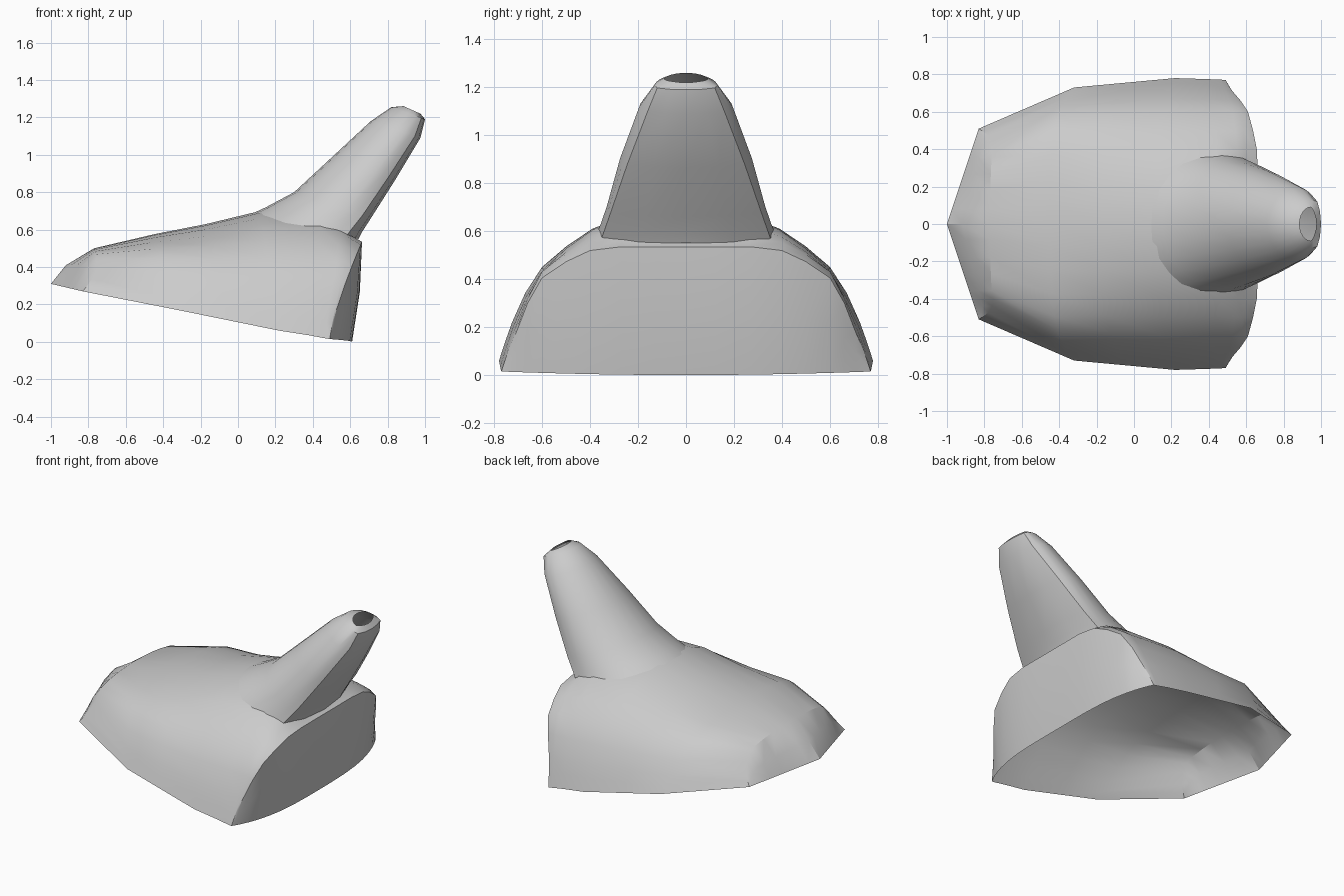
import bpy, bmesh
from math import sin, cos, pi, radians

cube = bpy.data.objects.get("Cube")
if cube:
    bpy.data.objects.remove(cube, do_unlink=True)

grey = bpy.data.materials.new("light grey")
grey.use_nodes = True
grey.diffuse_color = (0.6, 0.6, 0.6, 1)
grey.node_tree.nodes["Principled BSDF"].inputs["Base Color"].default_value = (0.6, 0.6, 0.6, 1)


def loft(name, sections, closed, skip=None):
    """Skin a row of equal-length sections, leaving out faces where skip(centre) holds."""
    bm = bmesh.new()
    rows = [[bm.verts.new(p) for p in s] for s in sections]
    n = len(rows[0])
    for a, b in zip(rows, rows[1:]):
        for j in range(n if closed else n - 1):
            k = (j + 1) % n
            bm.faces.new((a[j], a[k], b[k], b[j]))
    bmesh.ops.remove_doubles(bm, verts=bm.verts, dist=0.0005)
    if skip:
        hidden = [f for f in bm.faces if skip(f.calc_center_median())]
        bmesh.ops.delete(bm, geom=hidden, context='FACES')
    mesh = bpy.data.meshes.new(name)
    bm.to_mesh(mesh)
    bm.free()
    mesh.materials.append(grey)
    obj = bpy.data.objects.new(name, mesh)
    bpy.context.collection.objects.link(obj)
    bpy.ops.object.select_all(action='DESELECT')
    obj.select_set(True)
    bpy.context.view_layer.objects.active = obj
    bpy.ops.object.shade_smooth_by_angle(angle=radians(30))
    return obj


# Half profiles from rim to crown, as (share of half width, share of rise)
BROW = [(1, 0), (.97, .12), (.93, .3), (.86, .55), (.78, .74),
        (.7, .86), (.52, .93), (.35, .97), (.16, .99), (0, 1)]
HOOD = [(1, 0), (.965, .13), (.93, .25), (.86, .44), (.77, .61),
        (.64, .745), (.5, .86), (.33, .94), (.16, .985), (0, 1)]
REAR = [(1, 0), (.965, .15), (.92, .31), (.857, .55), (.78, .75),
        (.65, .88), (.52, .97), (.35, 1), (.16, 1), (0, 1)]


def blend(a, b, k):
    return [tuple(p + (q - p) * k for p, q in zip(u, v)) for u, v in zip(a, b)]


def mirrored(half):
    """Continue a half section over the crown to the other side."""
    return half + [(x, -y, z) for x, y, z in half[-2::-1]]


def arch(profile, xc, zc, xr, w, zr, power=1.0, bulge=0.0):
    """Arch from the rim (xr, +-w, zr) over the crown (xc, 0, zc)."""
    return mirrored([(xr + (xc - xr) * r ** power + bulge * sin(pi * r), w * s,
                      zr + (zc - zr) * r) for s, r in profile])


# Body shell: nose edge, hood arches, rounded rear edge, rear panel
nose = mirrored([(-1 + 0.17 * s, 0.51 * s, 0.31 - 0.04 * s) for s, r in BROW])
brow = arch(BROW, -0.77, 0.50, -0.83, 0.51, 0.27, bulge=0.04)
mid = [(x - 0.035 * (1 - abs(y) / 0.51), y, z + 0.005 * (1 - abs(y) / 0.51))
       for x, y, z in blend(nose, brow, 0.5)]
rear_edge = arch(REAR, 0.60, 0.57, 0.49, 0.77, 0.015, 1.1)
panel_top = arch(REAR, 0.663, 0.535, 0.49, 0.77, 0.015, 1.3)
panel_foot = mirrored([(0.61 - 0.12 * s ** 3.5, 0.77 * s, 0.015 * s ** 2) for s, r in REAR])
panel_mid = [(x + 0.015 * (1 - (y / 0.77) ** 2), y, z)
             for x, y, z in blend(panel_top, panel_foot, 0.5)]
body = [nose, mid, brow,
        arch(blend(BROW, HOOD, 0.4), -0.45, 0.575, -0.32, 0.73, 0.17),
        arch(blend(BROW, HOOD, 0.8), -0.17, 0.63, -0.05, 0.755, 0.115),
        arch(HOOD, 0.12, 0.70, 0.22, 0.78, 0.06),
        arch(HOOD, 0.45, 0.70, 0.38, 0.775, 0.035),
        arch(blend(HOOD, REAR, 0.4), 0.56, 0.64, 0.46, 0.772, 0.02),
        rear_edge, panel_top, panel_mid, panel_foot]
loft("body_shell", body, False,
     lambda c: 0.3 < c.x < 0.55 and abs(c.y) < 0.2 and c.z > 0.6)


def neck_ring(xf, zf, xb, zb, w, p):
    """Rounded front and sides with a nearly flat rear panel of half width p."""
    half = [(0.68 * (1 - cos(a * pi / 12)), w * sin(a * pi / 12)) for a in range(7)]
    half += [(0.8, w * 0.6 + p * 0.4), (0.89, p), (0.97, p * 0.55), (1, 0)]
    ring = [(u, -v) for u, v in half] + [(u, v) for u, v in half[-2:0:-1]]
    return [(xf + (xb - xf) * u, v, zf + (zb - zf) * u) for u, v in ring]


# Neck: flared base up to the rounded lip of the open tip
neck = [neck_ring(0.02, 0.66, 0.645, 0.55, 0.375, 0.355),
        neck_ring(0.15, 0.72, 0.665, 0.59, 0.355, 0.340),
        neck_ring(0.30, 0.80, 0.71, 0.66, 0.33, 0.315),
        neck_ring(0.50, 0.985, 0.84, 0.865, 0.275, 0.245),
        neck_ring(0.71, 1.18, 0.975, 1.09, 0.195, 0.16),
        neck_ring(0.82, 1.255, 1.0, 1.19, 0.128, 0.12),
        neck_ring(0.885, 1.26, 0.975, 1.22, 0.09, 0.055)]
loft("neck", neck, True)
